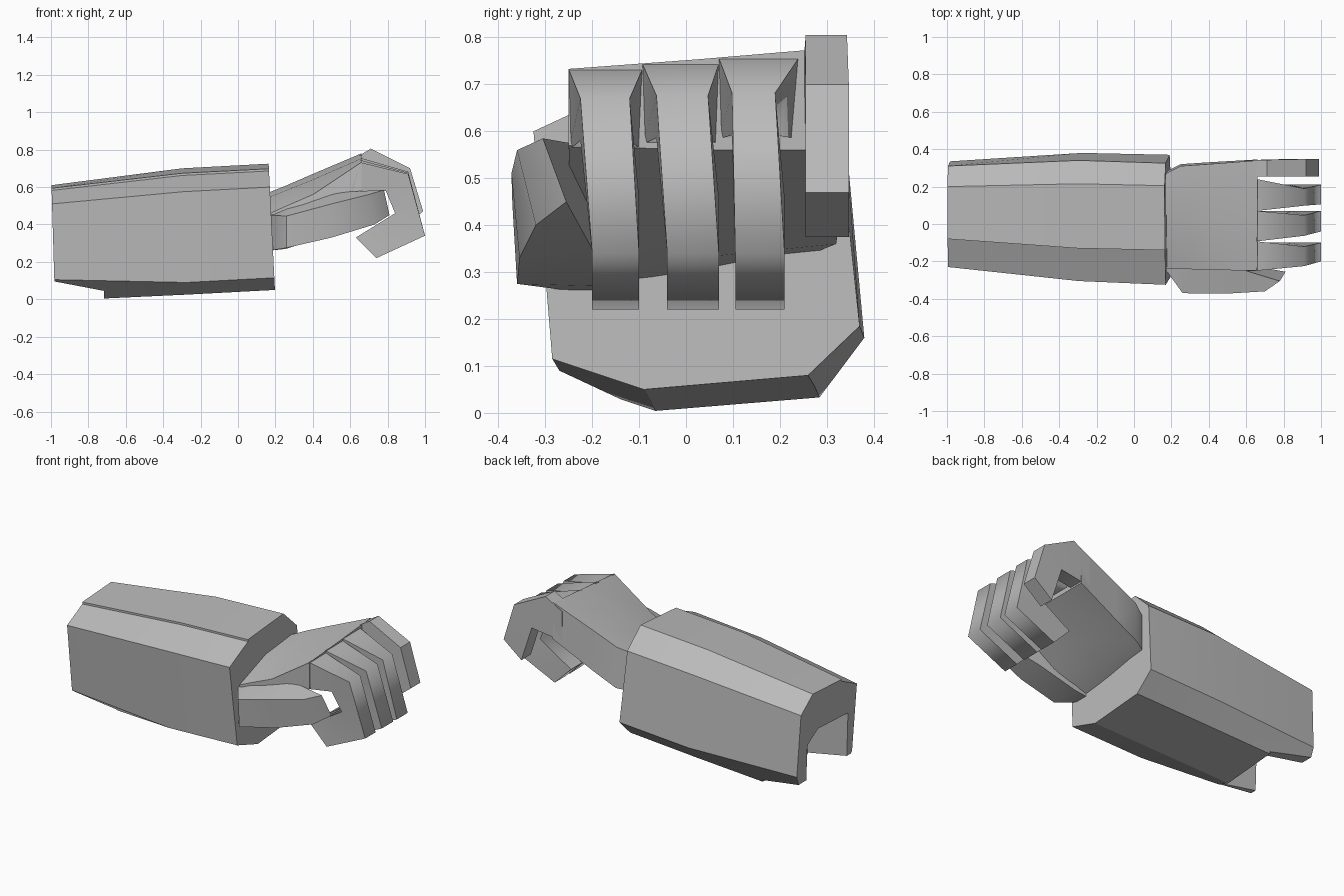
import bpy, bmesh, math

if "Cube" in bpy.data.objects:
    bpy.data.objects.remove(bpy.data.objects["Cube"])

grey = bpy.data.materials.new("plain grey")
grey.use_nodes = True
colour = (0.5, 0.5, 0.5, 1)
grey.diffuse_color = colour
grey.node_tree.nodes["Principled BSDF"].inputs["Base Color"].default_value = colour


def smooth_shade(ob, angle):
    bpy.ops.object.select_all(action='DESELECT')
    ob.select_set(True)
    bpy.context.view_layer.objects.active = ob
    bpy.ops.object.shade_smooth_by_angle(angle=math.radians(angle))


def loft(name, rings, smooth=15):
    """Skin a row of matching rings of points and cap both ends."""
    bm = bmesh.new()
    rows = [[bm.verts.new(p) for p in ring] for ring in rings]
    n = len(rows[0])
    for a, b in zip(rows, rows[1:]):
        for i in range(n):
            j = (i + 1) % n
            bm.faces.new((a[i], a[j], b[j], b[i]))
    bm.faces.new(rows[0])
    bm.faces.new(rows[-1])
    bmesh.ops.recalc_face_normals(bm, faces=bm.faces)
    mesh = bpy.data.meshes.new(name)
    bm.to_mesh(mesh)
    bm.free()
    ob = bpy.data.objects.new(name, mesh)
    bpy.context.collection.objects.link(ob)
    mesh.materials.append(grey)
    smooth_shade(ob, smooth)
    return ob


def section(x, points, tilt=0.0):
    return [(x + tilt * (0.7 - z), y, z) for y, z in points]


# Forearm guard: a rolled octagon with a small step beside the top panel
elbow = [(-.23, .51), (-.08, .582), (-.08, .594), (.2, .61), (.31, .52),
         (.335, .15), (.29, .02), (-.06, -.008), (-.2, .105)]
middle = [(-.305, .575), (-.13, .662), (-.13, .674), (.215, .70), (.34, .59),
          (.38, .16), (.275, .055), (-.075, .025), (-.27, .09)]
wrist = [(-.325, .6), (-.14, .686), (-.14, .698), (.205, .725), (.325, .61),
         (.37, .185), (.26, .08), (-.09, .05), (-.285, .115)]
forearm = loft("forearm_guard", [section(-1, elbow, .03),
                                 section(-.3, middle, .04),
                                 section(.165, wrist, .05)])


# Elbow opening: a channel cut from below that also trims the two side walls
def opening(x, floor):
    return section(x, [(-.5, -.2), (-.5, floor), (-.15, floor), (-.15, .36),
                       (.14, .375), (.24, .31), (.24, floor), (.5, floor), (.5, -.2)])


cutter = loft("elbow_cutter", [opening(-1.2, .137), opening(-.717, .045)])
cutter.hide_render = True
cut = forearm.modifiers.new("elbow_opening", 'BOOLEAN')
cut.operation = 'DIFFERENCE'
cut.solver = 'EXACT'
cut.object = cutter
bpy.context.view_layer.objects.active = forearm
bpy.ops.object.modifier_apply(modifier=cut.name)
bpy.data.objects.remove(cutter)
smooth_shade(forearm, 15)

# Palm, rising from the wrist to the knuckles
loft("palm", [
    section(.15, [(-.24, .26), (-.24, .45), (.02, .54), (.26, .565), (.27, .34), (.02, .29)]),
    section(.25, [(-.24, .29), (-.24, .495), (.02, .58), (.31, .605), (.32, .36), (.02, .33)]),
    section(.4, [(-.245, .35), (-.245, .56), (.02, .64), (.32, .67), (.33, .43), (.02, .42)]),
    section(.66, [(-.25, .57), (-.25, .733), (.02, .753), (.34, .78), (.345, .56), (.02, .56)]),
], 45)

# Curled fingers: each station is (outer x, z) and (inner x, z)
curl = [((.655, .732), (.6, .56)), ((.91, .67), (.79, .58)),
        ((1.0, .34), (.84, .46)), ((.74, .22), (.63, .33))]
short_curl = [((.6, .74), (.6, .55)), ((.71, .805), (.66, .57)),
              ((.92, .70), (.8, .59)), ((.99, .47), (.87, .375))]


def finger(name, stations, widths, lift=0.0, smooth=82):
    """Widths are the y ranges at the base, the bend and the tip."""
    rings = []
    for i, (outer, inner) in enumerate(stations):
        y0, y1 = widths[min(i, 2)]
        up = lift * max(0, 1 - i / 2)
        rings.append([(x, y, z + up) for (x, z), y in
                      ((outer, y0), (outer, y1), (inner, y1), (inner, y0))])
    loft(name, rings, smooth)


finger("index_finger", curl, [(-.25, -.093), (-.225, -.12), (-.2, -.1)])
finger("middle_finger", curl, [(-.093, .07), (-.063, .047), (-.04, .07)], .012)
finger("ring_finger", curl, [(.07, .24), (.098, .19), (.105, .21)], .024)
finger("little_finger", short_curl, [(.25, .34), (.255, .343), (.255, .347)], 0, 15)

# Thumb, flaring out of the wrist along the front of the palm
loft("thumb", [
    section(.17, [(-.245, .45), (-.245, .26), (-.18, .26), (-.18, .46)]),
    section(.26, [(-.37, .445), (-.36, .275), (-.18, .27), (-.18, .5)]),
    section(.5, [(-.372, .51), (-.355, .33), (-.2, .35), (-.22, .57)]),
    [(.7, -.36, .56), (.73, -.32, .4), (.81, -.255, .45), (.78, -.305, .585)],
], 45)
